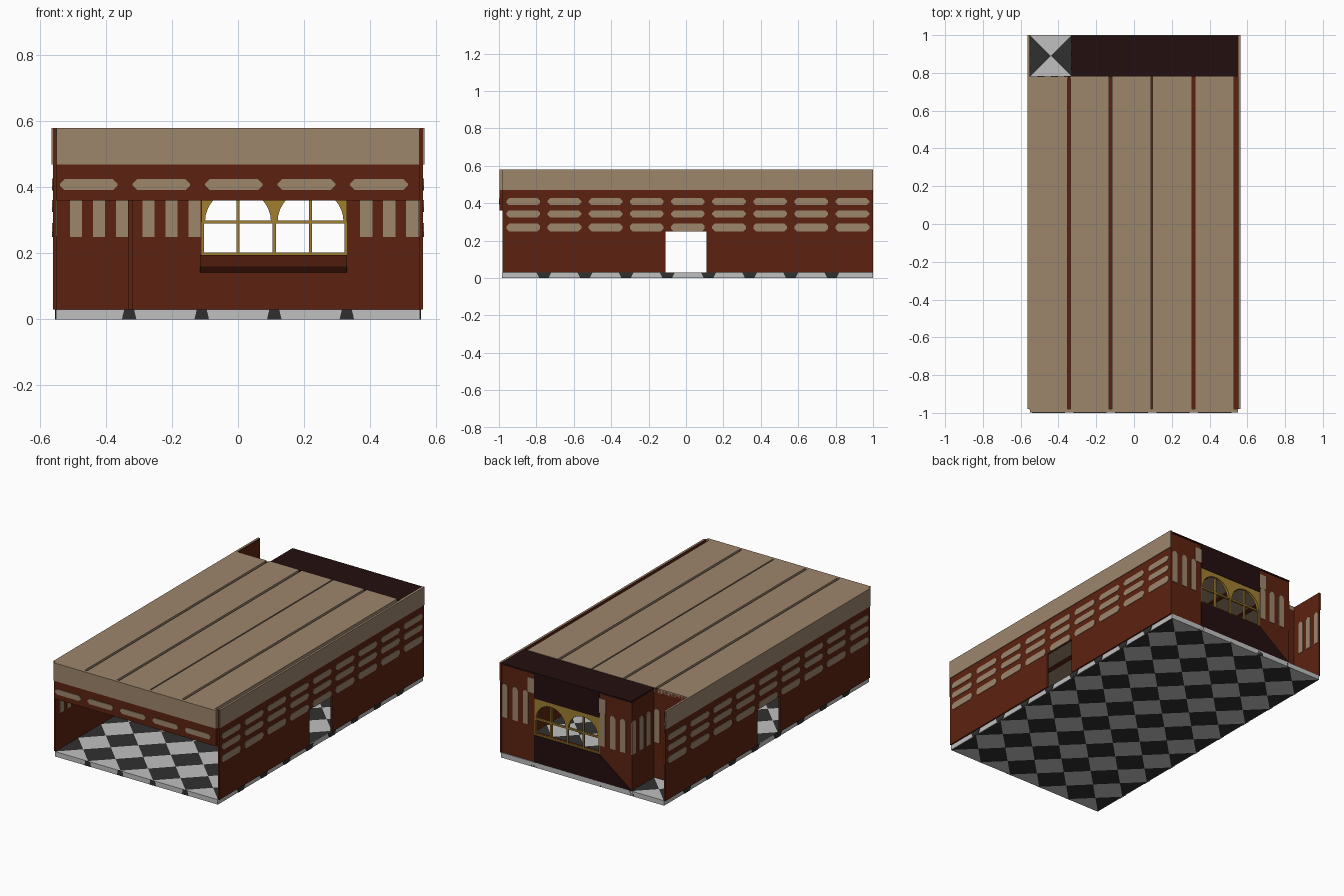
import bpy, bmesh, math

if "Cube" in bpy.data.objects:
    bpy.data.objects.remove(bpy.data.objects["Cube"])

def mat(name, r, g, b):
    m = bpy.data.materials.new(name)
    m.diffuse_color = (r, g, b, 1)
    m.use_nodes = True
    m.node_tree.nodes["Principled BSDF"].inputs["Base Color"].default_value = m.diffuse_color
    return m

BROWN = mat("red brown wood", .108, .0165, .005)
TAN = mat("tan plaster", .34, .238, .152)
DARK = mat("dark brown wood", .017, .0045, .0045)
LIGHT = mat("light tile", .53, .53, .53)
BLACK = mat("black tile", .03, .03, .03)
GOLD = mat("gold frame", .35, .21, .03)

C = .22                                   # size of one floor cell
XS = [-.55 + C * i for i in range(5)]     # cell starts across
YS = [-.98 + C * i for i in range(9)]     # cell starts along

def finish(name, bm, *mats):
    me = bpy.data.meshes.new(name)
    bm.to_mesh(me)
    bm.free()
    for m in mats:
        me.materials.append(m)
    ob = bpy.data.objects.new(name, me)
    bpy.context.collection.objects.link(ob)
    return ob

def prisms(name, m, axis, a, b, polys):
    """Extrude flat outlines from a to b along an axis ('x': y,z  'y': x,z  'z': x,y)."""
    bm = bmesh.new()
    put = {'x': lambda u, v, w: (w, u, v),
           'y': lambda u, v, w: (u, w, v),
           'z': lambda u, v, w: (u, v, w)}[axis]
    for p in polys:
        lo = [bm.verts.new(put(u, v, a)) for u, v in p]
        hi = [bm.verts.new(put(u, v, b)) for u, v in p]
        bm.faces.new(lo)
        bm.faces.new(hi[::-1])
        for i in range(len(p)):
            j = (i + 1) % len(p)
            bm.faces.new((lo[i], hi[i], hi[j], lo[j]))
    bmesh.ops.recalc_face_normals(bm, faces=bm.faces)
    return finish(name, bm, m)

def rect(u0, u1, v0, v1):
    return [(u0, v0), (u1, v0), (u1, v1), (u0, v1)]

def dash(u0, u1, v0, v1, c=.014):         # long panel with clipped ends
    return [(u0 + c, v0), (u1 - c, v0), (u1, v0 + c), (u1, v1 - c),
            (u1 - c, v1), (u0 + c, v1), (u0, v1 - c), (u0, v0 + c)]

def strips(starts):                       # three upright panels per cell
    return [[(u, .25), (u + .037, .25), (u + .037, .44), (u + .027, .455),
             (u + .01, .455), (u, .44)]
            for s in starts for u in (s + .04, s + .11, s + .18)]

# floor: each cell split by its diagonals, black left/right, light front/back
bm = bmesh.new()
for z in (0, .03):
    for x in XS:
        for y in YS:
            c = bm.verts.new((x + C / 2, y + C / 2, z))
            q = [bm.verts.new((u, v, z)) for u, v in rect(x, x + C, y, y + C)]
            for i in range(4):
                tri = (q[i], q[(i + 1) % 4], c)
                f = bm.faces.new(tri if z else tri[::-1])
                f.material_index = i % 2
finish("checker_floor", bm, LIGHT, BLACK)
for s, n in ((-1, "left"), (1, "right")):
    prisms("floor_edge_" + n, LIGHT, 'x', s * .548, s * .552, [rect(-.98, 1, 0, .03)])
    prisms("floor_edge_spots_" + n, BLACK, 'x', s * .55, s * .555,
           [[(y - .04, .03), (y + .04, .03), (y + .025, 0), (y - .025, 0)]
            for y in YS[1:]])
for y0, y1, n in ((-.983, -.978, "front"), (.995, 1, "back")):
    prisms("floor_edge_" + n, LIGHT, 'y', y0, y1, [rect(-.55, .55, 0, .03)])
    prisms("floor_edge_spots_" + n, BLACK, 'y', y0 - .001, y1,
           [[(x - .015, .03), (x + .015, .03), (x + .022, 0), (x - .022, 0)]
            for x in XS[1:]])

# side walls with doorway, outer dashes, inner upright panels and tan top band
for s, n in ((-1, "left"), (1, "right")):
    prisms("side_wall_" + n, BROWN, 'x', s * .55, s * .561,
           [[(-.98, .03), (-.11, .03), (-.11, .25), (.11, .25), (.11, .03),
             (1, .03), (1, .578), (-.98, .578)]])
    prisms("side_band_" + n, TAN, 'x', s * .552, s * .565, [rect(-.98, 1, .47, .58)])
    prisms("side_panels_" + n, TAN, 'x', s * .56, s * .564,
           [dash(y + .02, y + .2, z, z + h) for y in YS
            for z, h in ((.39, .037), (.325, .037), (.25, .042))])
    prisms("side_inner_panels_" + n, TAN, 'x', s * .547, s * .5505, strips(YS))

# front hanging beam
prisms("front_beam", BROWN, 'y', -.996, -.98, [rect(-.55, .55, .36, .47)])
prisms("front_band", TAN, 'y', -.998, -.98, [rect(-.55, .55, .47, .58)])
prisms("front_panels", TAN, 'y', -1, -.995,
       [dash(x + .01, x + .185, .392, .425) for x in XS])

# back wall around the window
prisms("back_wall", BROWN, 'y', .985, .995,
       [rect(-.33, -.11, .03, .575), rect(.33, .55, .03, .575),
        rect(-.11, .33, .03, .195), rect(-.11, .33, .42, .575)])
prisms("back_dark_cladding", DARK, 'y', .994, .999,
       [rect(-.11, .33, .42, .575), rect(-.11, .33, .03, .195),
        [(-.33, .03), (-.11, .03), (-.11, .195)]])
for y, n in ((.9825, "inner"), (.994, "outer")):
    prisms("back_panels_" + n, TAN, 'y', y, y + .004, strips([-.33, .33]))
prisms("back_corner_panels", TAN, 'y', .994, .998,
       [rect(.33, .375, .45, .54), rect(-.155, -.11, .45, .54)])

# cut-out back left corner
prisms("notch_side_wall", BROWN, 'x', -.33, -.318, [rect(.78, .995, .03, .575)])
prisms("notch_side_panels", TAN, 'x', -.334, -.329, strips([.78]))
prisms("notch_back_wall", BROWN, 'y', .77, .78, [rect(-.55, -.33, .03, .575)])
prisms("notch_inner_panels", TAN, 'y', .766, .771, strips([-.55]))
prisms("notch_outer_panels", TAN, 'y', .779, .783, strips([-.55]))

# double arched window
R, SPRING = .1, .295
spandrels = []
for cx in (0, C):
    for s in (-1, 1):
        arc = [(cx + s * R * math.sin(t), SPRING + R * math.cos(t))
               for t in [math.pi / 2 * i / 8 for i in range(9)]]
        spandrels.append(arc + [(cx + s * .11, SPRING), (cx + s * .11, .42), (cx, .42)])
prisms("window_arches", GOLD, 'y', .98, .996, spandrels)
prisms("window_bars", GOLD, 'y', .982, .994,
       [rect(x - .005, x + .005, .195, .39) for x in (0, .11, .22)]
       + [rect(-.11, -.103, .195, .3), rect(.323, .33, .195, .3),
          rect(-.11, .33, .29, .3), rect(-.11, .33, .193, .202)])
prisms("window_sill", BROWN, 'x', -.115, .33,
       [[(.987, .14), (.965, .16), (.955, .195), (.987, .195)]])

# roof slabs with narrow brown joints, and the dark back roof
edges = [(-.552, -.353), (-.337, -.133), (-.117, .09), (.098, .307), (.323, .53)]
prisms("roof_slabs", TAN, 'z', .555, .58, [rect(a, b, -.985, .78) for a, b in edges])
prisms("roof_joints", BROWN, 'z', .548, .554,
       [rect(x - .014, x + .014, -.98, .78) for x in (-.345, -.125, .094, .315, .538)])
prisms("back_roof", DARK, 'z', .568, .578, [rect(-.33, .552, .78, .999)])
